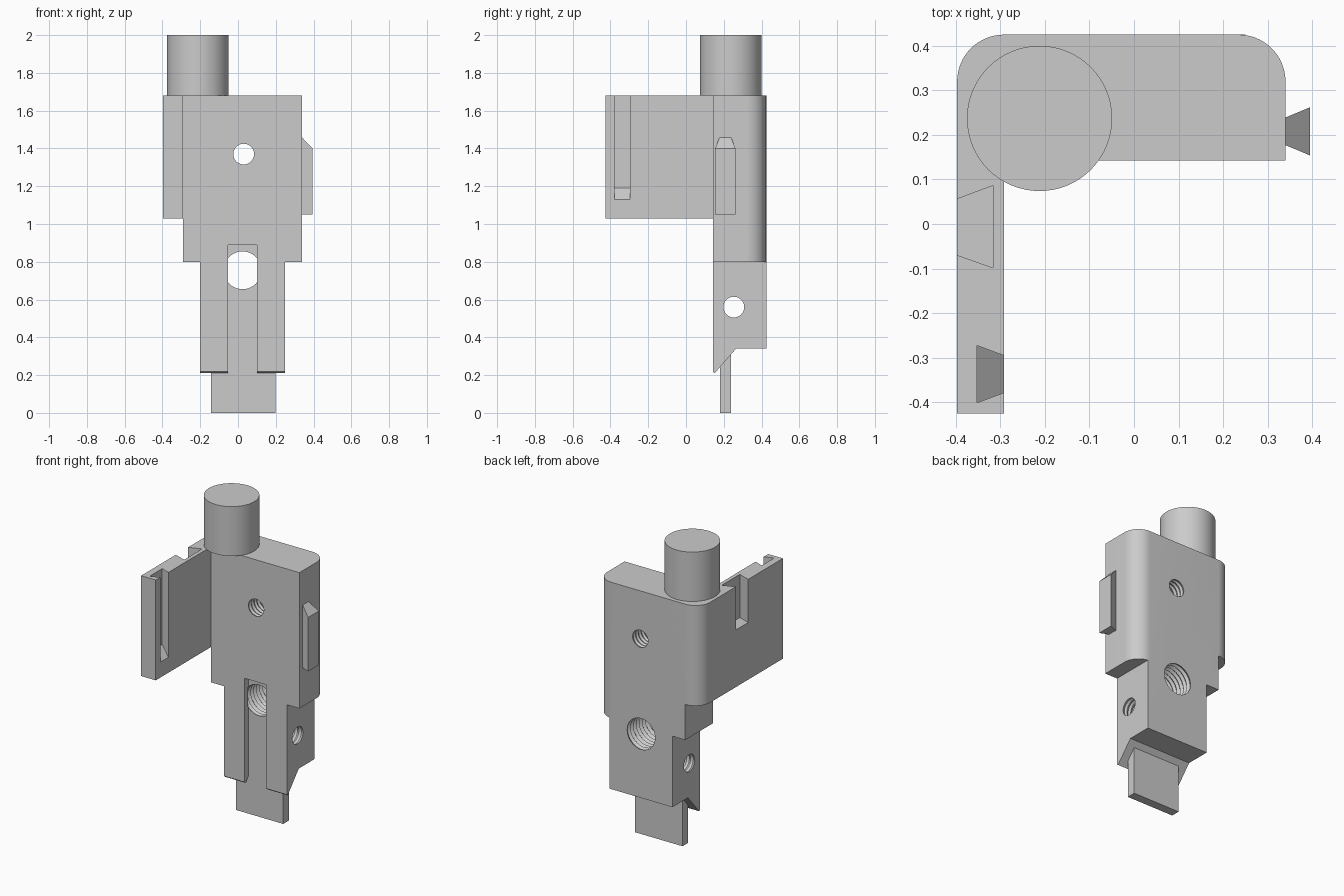
import bpy, bmesh
from math import sin, cos, pi, radians

if "Cube" in bpy.data.objects:
    bpy.data.objects.remove(bpy.data.objects["Cube"])

grey = bpy.data.materials.new("plain_grey")
grey.use_nodes = True
colour = (0.6, 0.6, 0.6, 1)
grey.diffuse_color = colour
grey.node_tree.nodes["Principled BSDF"].inputs["Base Color"].default_value = colour


def place(axis, a, b, t):
    """Point from two in-plane coordinates and a distance along an axis."""
    return {"x": (t, a, b), "y": (a, t, b), "z": (a, b, t)}[axis]


def loft(name, axis, layers):
    """Solid from matching outlines [(distance, points), ...] along an axis."""
    bm = bmesh.new()
    rings = [[bm.verts.new(place(axis, a, b, t)) for a, b in pts] for t, pts in layers]
    for low, high in zip(rings, rings[1:]):
        n = len(low)
        for i in range(n):
            j = (i + 1) % n
            bm.faces.new((low[i], low[j], high[j], high[i]))
    bm.faces.new(rings[0])
    bm.faces.new(rings[-1])
    bmesh.ops.recalc_face_normals(bm, faces=bm.faces)
    mesh = bpy.data.meshes.new(name)
    bm.to_mesh(mesh)
    bm.free()
    mesh.materials.append(grey)
    obj = bpy.data.objects.new(name, mesh)
    bpy.context.collection.objects.link(obj)
    return obj


def prism(name, axis, pts, lo, hi):
    return loft(name, axis, [(lo, pts), (hi, pts)])


def box(name, x, y, z):
    return prism(name, "z", [(x[0], y[0]), (x[1], y[0]), (x[1], y[1]), (x[0], y[1])], *z)


def arc(cx, cy, r, start, end, n):
    step = (end - start) / n
    return [(cx + r * cos(radians(start + i * step)), cy + r * sin(radians(start + i * step)))
            for i in range(n + 1)]


def circle(cx, cy, r, n):
    return arc(cx, cy, r, 0, 360, n)[:-1]


def combine(target, other, operation):
    """Apply a boolean and discard the second solid."""
    mod = target.modifiers.new(other.name, "BOOLEAN")
    mod.operation, mod.solver, mod.object = operation, "EXACT", other
    bpy.context.view_layer.objects.active = target
    bpy.ops.object.modifier_apply(modifier=mod.name)
    bpy.data.objects.remove(other)


def thread(axis, a, b, r, lo, hi, pitch):
    """Ridged bore cutter, with a straight lead past both ends."""
    layers = [(lo - 0.1, circle(a, b, r, 40))]
    turns = round((hi - lo) / pitch)
    for i in range(turns):
        t = lo + i * pitch
        layers += [(t, circle(a, b, r, 40)), (t + pitch / 2, circle(a, b, r * 1.13, 40))]
    layers += [(hi, circle(a, b, r, 40)), (hi + 0.1, circle(a, b, r, 40))]
    return loft("thread_cutter", axis, layers)


def smooth(obj):
    bpy.ops.object.select_all(action="DESELECT")
    obj.select_set(True)
    bpy.context.view_layer.objects.active = obj
    bpy.ops.object.shade_smooth_by_angle(angle=radians(25))


FRONT, BACK, INNER, OUTER, RIGHT, R = 0.143, 0.425, -0.292, -0.397, 0.34, 0.105

# Body with rounded back corners and the side plate, an L in plan
outline = [(OUTER, -0.425), (INNER, -0.425), (INNER, FRONT), (RIGHT, FRONT)]
outline += arc(RIGHT - R, BACK - R, R, 0, 90, 16)
outline += arc(OUTER + R, BACK - R, R, 90, 180, 16)
body = prism("main_body", "z", outline, 0.8, 1.68)
combine(body, box("step_cutter", (-1, INNER), (-1, 1), (0.5, 1.03)), "DIFFERENCE")

# Lower column with slanted underside, and the thin blade
column = [(FRONT, 0.8), (FRONT, 0.218), (0.152, 0.21), (0.265, 0.34), (BACK, 0.34), (BACK, 0.8)]
combine(body, prism("lower_column", "x", column, -0.2, 0.25), "UNION")
combine(body, box("blade", (-0.142, 0.198), (0.18, 0.238), (0, 0.4)), "UNION")

# Front channel, flush with the blade
combine(body, box("channel_cutter", (-0.052, 0.1), (0, 0.18), (0.1, 0.89)), "DIFFERENCE")

# Threaded bores; the large one starts behind the channel walls
big = thread("y", 0.024, 0.755, 0.1, 0.18, BACK, 0.03)
for v in big.data.vertices:
    v.co.y = max(v.co.y, 0.178)
combine(body, big, "DIFFERENCE")
combine(body, thread("y", 0.03, 1.37, 0.055, FRONT, BACK, 0.028), "DIFFERENCE")
combine(body, thread("x", 0.253, 0.56, 0.055, -0.2, 0.25, 0.028), "DIFFERENCE")

# Dovetail groove in the outer face of the plate
groove = [(OUTER - 0.0166, -0.064), (OUTER - 0.0166, 0.05), (-0.317, 0.086), (-0.317, -0.098)]
combine(body, prism("outer_groove_cutter", "z", groove, 1.4, 1.8), "DIFFERENCE")


def dovetail(name, x_wide, x_narrow, y_mid, wide, narrow, wide_z, narrow_z):
    """Dovetail bar whose end slopes between its wide and narrow sides."""
    def section(w, z):
        return [(y_mid - w, z[0]), (y_mid + w, z[0]), (y_mid + w, z[1]), (y_mid - w, z[1])]
    return loft(name, "x", [(x_wide, section(wide, wide_z)), (x_narrow, section(narrow, narrow_z))])


# Dovetail groove in the inner face of the plate, with a sloping floor
combine(body, dovetail("inner_groove_cutter", -0.352, -0.282, -0.337, 0.064, 0.038,
                       (1.19, 1.8), (1.12, 1.8)), "DIFFERENCE")
smooth(body)

# Dovetail tab on the side
dovetail("side_tab", 0.395, RIGHT, 0.208, 0.054, 0.031, (1.05, 1.4), (1.05, 1.457))

# Round post on top
post = prism("top_post", "z", circle(-0.212, 0.237, 0.163, 64), 1.68, 2.0)
smooth(post)
